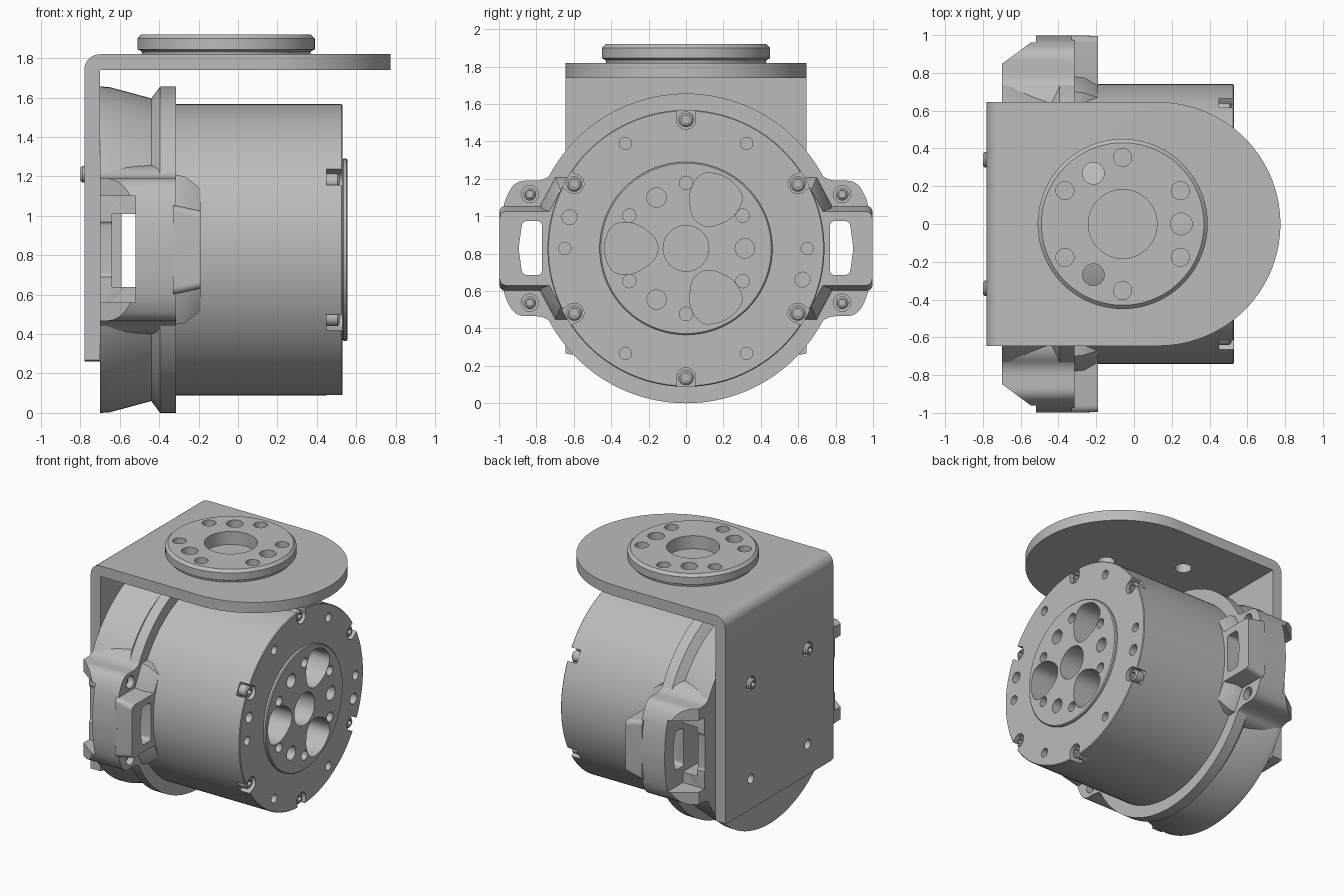
import bpy, bmesh, math
from mathutils import Vector, Matrix

cube = bpy.data.objects.get("Cube")
if cube:
    bpy.data.objects.remove(cube, do_unlink=True)

mat = bpy.data.materials.new("light_grey_metal")
mat.use_nodes = True
mat.diffuse_color = (0.5, 0.5, 0.5, 1)
mat.node_tree.nodes["Principled BSDF"].inputs["Base Color"].default_value = (0.5, 0.5, 0.5, 1)

CZ = 0.828  # height of the motor axis


def place(axis, u, v, d):
    """Point from profile coordinates (u, v) and depth d along an axis."""
    return {"x": (d, u, v), "y": (u, d, v), "z": (u, v, d)}[axis]


def loft(name, rings, axis):
    """Solid through a list of (depth, polygon) rings."""
    bm = bmesh.new()
    rows = [[bm.verts.new(place(axis, u, v, d)) for u, v in poly] for d, poly in rings]
    n = len(rows[0])
    for a, b in zip(rows, rows[1:]):
        for i in range(n):
            j = (i + 1) % n
            bm.faces.new((a[i], a[j], b[j], b[i]))
    bm.faces.new(rows[0])
    bm.faces.new(rows[-1])
    bmesh.ops.recalc_face_normals(bm, faces=bm.faces)
    me = bpy.data.meshes.new(name)
    bm.to_mesh(me)
    bm.free()
    me.materials.append(mat)
    ob = bpy.data.objects.new(name, me)
    bpy.context.collection.objects.link(ob)
    return ob


def prism(name, poly, axis, a, b):
    return loft(name, [(a, poly), (b, poly)], axis)


def circle(u, v, r, n=24):
    return [(u + r * math.cos(2 * math.pi * i / n), v + r * math.sin(2 * math.pi * i / n))
            for i in range(n)]


def lathe(name, profile, axis, u, v, n=128):
    return loft(name, [(d, circle(u, v, r, n)) for d, r in profile], axis)


def rect(u0, u1, v0, v1):
    return [(u0, v0), (u1, v0), (u1, v1), (u0, v1)]


def rounded(poly, r, steps=6):
    """Round the corners of a polygon."""
    out = []
    for i, p in enumerate(poly):
        p, a, b = Vector(p), Vector(poly[i - 1]), Vector(poly[(i + 1) % len(poly)])
        s = p + (a - p).normalized() * min(r, (a - p).length * 0.48)
        e = p + (b - p).normalized() * min(r, (b - p).length * 0.48)
        for k in range(steps + 1):
            t = k / steps
            out.append(tuple(s * (1 - t) ** 2 + p * 2 * t * (1 - t) + e * t * t))
    return out


def boolean(ob, cutters, op="DIFFERENCE"):
    """Apply boolean cutters to an object and remove them."""
    for c in cutters:
        m = ob.modifiers.new("cut", "BOOLEAN")
        m.operation, m.solver, m.object = op, "EXACT", c
    dg = bpy.context.evaluated_depsgraph_get()
    me = bpy.data.meshes.new_from_object(ob.evaluated_get(dg))
    ob.modifiers.clear()
    ob.data = me
    for c in cutters:
        bpy.data.objects.remove(c, do_unlink=True)


def polar(r, deg):
    a = math.radians(deg)
    return r * math.cos(a), r * math.sin(a)


def hole(axis, u, v, r, a, b):
    return prism("cutter", circle(u, v, r), axis, a, b)


def mirrored(ob, name):
    """Copy of an object reflected across y = 0."""
    me = ob.data.copy()
    me.transform(Matrix.Scale(-1, 4, (0, 1, 0)))
    me.flip_normals()
    copy = bpy.data.objects.new(name, me)
    bpy.context.collection.objects.link(copy)
    return copy


def bolt(name, y, z, r, a, b):
    """Socket head bolt along x with its head at b."""
    ob = lathe(name, [(a, r), (b - 0.01, r), (b, r - 0.01)], "x", y, z, 24)
    boolean(ob, [prism("cutter", circle(y, z, r * 0.55, 6), "x", b - 0.03, b + 0.02)])
    return ob


# Motor drum with rim notches and face holes
drum = lathe("motor_drum", [(-0.4, 0.74), (0.525, 0.74), (0.53, 0.735)], "x", 0, CZ)
cuts = []
for k in range(6):
    y, z = polar(0.69, 30 + 60 * k)
    cuts.append(hole("x", y, CZ + z, 0.052, 0.45, 0.6))
    slot = prism("cutter", rect(0.69, 0.8, -0.048, 0.048), "x", 0.45, 0.6)
    slot.data.transform(Matrix.Translation((0, 0, CZ)) @ Matrix.Rotation(math.radians(30 + 60 * k), 4, "X"))
    cuts.append(slot)
    hy, hz = polar(0.648, 60 * k)
    cuts.append(hole("x", hy, CZ + hz, 0.033, 0.45, 0.6))
    bolt("rim_bolt", y, CZ + z, 0.042, 0.44, 0.515)
for deg in (165, -15):
    y, z = polar(0.645, deg)
    cuts.append(hole("x", y, CZ + z, 0.04, 0.45, 0.6))
cuts.append(prism("cutter", circle(0, CZ, 0.45, 64), "x", 0.3, 0.6))
boolean(drum, cuts)

# Output flange with bore, holes and three lobed pockets
flange = lathe("output_flange", [(0.29, 0.455), (0.53, 0.455), (0.535, 0.462), (0.55, 0.462), (0.556, 0.455)], "x", 0, CZ)
cuts = [prism("cutter", circle(0, CZ, 0.122, 48), "x", 0.32, 0.6)]
lobe = rounded([(0.15, -0.05), (0.27, -0.14), (0.4, -0.135), (0.445, 0),
                (0.4, 0.135), (0.27, 0.14), (0.15, 0.05)], 0.06)
for k in range(3):
    c = prism("cutter", lobe, "x", 0.33, 0.6)
    c.data.transform(Matrix.Translation((0, 0, CZ)) @ Matrix.Rotation(math.radians(60 + 120 * k), 4, "X"))
    cuts.append(c)
    y, z = polar(0.315, 120 * k)
    cuts.append(hole("x", y, CZ + z, 0.052, 0.35, 0.6))
for k in range(6):
    y, z = polar(0.35, 30 + 60 * k)
    cuts.append(hole("x", y, CZ + z, 0.036, 0.45, 0.6))
boolean(flange, cuts)


# Openings shared by the rear housing and the side ears
def ear_openings(sides):
    cuts = [prism("cutter", rect(-0.59, -0.52, 0.64, 1.01), "y", -1.2, 1.2)]
    for s in sides:
        grip = rounded([(s * 0.77, 0.685), (s * 0.875, 0.685), (s * 0.895, CZ),
                        (s * 0.875, 0.975), (s * 0.77, 0.975)], 0.03)
        cuts.append(prism("cutter", grip, "x", -0.9, 0.1))
        cuts.append(prism("cutter", rect(-0.64, -0.52, 0.64, 1.01), "y", s * 0.68, s * 1.2))
        cuts.append(prism("cutter", rect(-0.75, -0.52, 0.56, 1.1), "y", s * 0.78, s * 1.2))
    return cuts


housing = lathe("rear_housing", [(-0.7, 0.828), (-0.655, 0.826), (-0.44, 0.768), (-0.395, 0.828), (-0.315, 0.828)], "x", 0, CZ)
boolean(housing, ear_openings((1, -1)))

# Side ear: body, raised grip bar and sloped web beside the drum
half = [(0.5, 1.27), (0.69, 1.25), (0.76, 1.19), (0.91, 1.19), (0.965, 1.1), (0.99, 0.98)]
outline = half + [(1.0, CZ)] + [(y, 2 * CZ - z) for y, z in reversed(half)]
ear = prism("ear_left", rounded(outline, 0.05), "x", -0.7, -0.315)
slope = [(-0.75, 0.81), (-0.52, 0.98), (-0.52, 1.1), (-0.75, 1.1)]
cuts = ear_openings((1,)) + [prism("cutter", slope, "z", 0.2, 1.5)]
for z in (1.118, 0.538):
    cuts.append(hole("x", 0.835, z, 0.046, -0.45, -0.2))
boolean(ear, cuts)

bar = loft("grip_bar_left", [(-0.33, rounded(rect(0.6, 0.998, 0.6, 1.056), 0.04)),
                             (-0.19, rounded(rect(0.6, 0.996, 0.63, 1.026), 0.04))], "x")
boolean(bar, ear_openings((1,)))


def web_ring(y, z):
    top = [(0.5, z), (y, z), (y + 0.08, z - 0.15)]
    return top + [(u, 2 * CZ - v) for u, v in reversed(top)]


web = loft("ear_web_left", [(-0.33, web_ring(0.70, 1.21)), (-0.27, web_ring(0.695, 1.2)),
                            (-0.19, web_ring(0.67, 1.14))], "x")
boolean(web, ear_openings((1,)))
for ob in (ear, bar, web):
    mirrored(ob, ob.name.replace("left", "right"))
for y in (0.835, -0.835):
    for z in (1.118, 0.538):
        bolt("ear_bolt", y, z, 0.034, -0.45, -0.35)

# Angle bracket: bent plate with a round end
corner = [polar(0.08, 180 - 10 * k) for k in range(10)]
bend = [(-0.78, 0.26)] + [(-0.70 + u, 1.74 + v) for u, v in corner]
bend += [(0.9, 1.82), (0.9, 1.74), (-0.7, 1.74), (-0.7, 0.26)]
bracket = prism("angle_bracket", bend, "y", -0.7, 0.7)
end = [polar(0.645, -90 + 3 * k) for k in range(61)]
plan = [(-0.9, -0.645)] + [(0.13 + u, v) for u, v in end] + [(-0.9, 0.645)]
boolean(bracket, [prism("cutter", plan, "z", 0, 2)], "INTERSECT")
sheet = rounded(rect(-0.7, 0.7, 0.26, 2.1), 0.1)
boolean(bracket, [prism("cutter", sheet, "x", -1, 1)], "INTERSECT")
cuts = [hole("x", s * 0.34, z, r, -0.9, -0.6) for s in (1, -1) for z, r in ((1.21, 0.055), (0.49, 0.035))]
cuts += [hole("z", -0.06 + polar(0.31, a)[0], polar(0.31, a)[1], 0.058, 1.6, 2) for a in (0, 120, 240)]
boolean(bracket, cuts)
for s in (1, -1):
    bolt("bracket_bolt", s * 0.34, 1.21, 0.042, -0.73, -0.69).data.transform(
        Matrix.Translation((-1.46, 0, 0)) @ Matrix.Scale(-1, 4, (1, 0, 0)) @ Matrix.Translation((0.03, 0, 0)))

# Mounting disc on top
disc = lathe("mounting_disc", [(1.815, 0.425), (1.835, 0.43), (1.845, 0.45), (1.9, 0.45), (1.92, 0.43)], "z", -0.06, 0)
cuts = [prism("cutter", circle(-0.06, 0, 0.182, 64), "z", 1.822, 2)]
for k in range(6):
    u, v = polar(0.353, 30 + 60 * k)
    cuts.append(hole("z", u - 0.06, v, 0.048, 1.825, 2))
for k in range(3):
    u, v = polar(0.31, 120 * k)
    cuts.append(hole("z", u - 0.06, v, 0.058, 1.7, 2))
boolean(disc, cuts)

# Smooth shading with sharp edges
for ob in bpy.context.collection.objects:
    if ob.type == "MESH" and mat.name in ob.data.materials:
        bm = bmesh.new()
        bm.from_mesh(ob.data)
        bmesh.ops.recalc_face_normals(bm, faces=bm.faces)
        bm.to_mesh(ob.data)
        bm.free()
        ob.data.shade_smooth()
        ob.data.set_sharp_from_angle(angle=math.radians(30))
